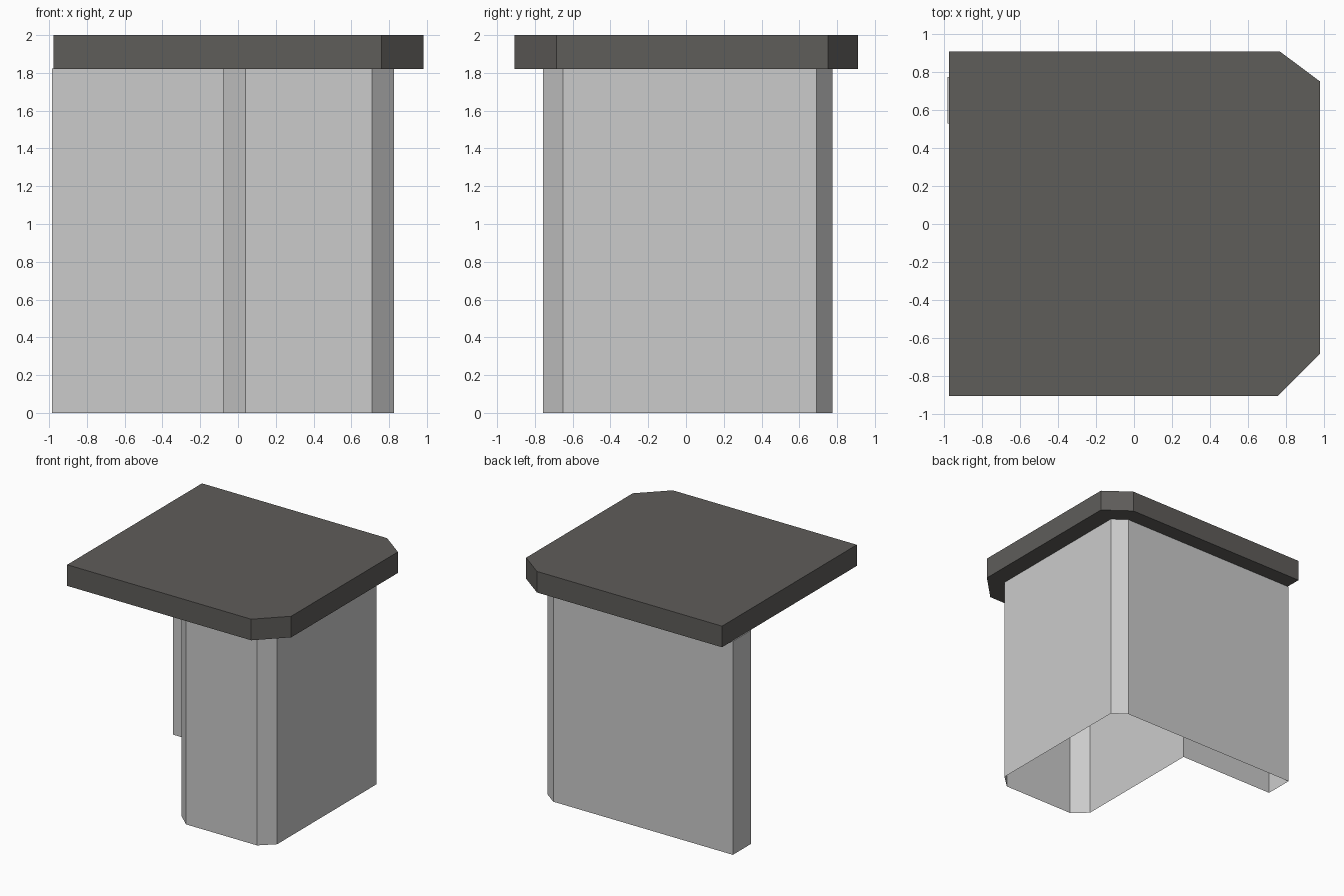
import bpy, bmesh

if "Cube" in bpy.data.objects:
    bpy.data.objects.remove(bpy.data.objects["Cube"])


def material(name, colour):
    m = bpy.data.materials.new(name)
    m.diffuse_color = (*colour, 1)
    m.use_nodes = True
    m.node_tree.nodes["Principled BSDF"].inputs["Base Color"].default_value = m.diffuse_color
    return m


def prism(name, outline, z0, z1, mat, open_bottom=False):
    """Extrude a counter-clockwise plan outline from z0 to z1."""
    bm = bmesh.new()
    low = [bm.verts.new((x, y, z0)) for x, y in outline]
    high = [bm.verts.new((x, y, z1)) for x, y in outline]
    n = len(outline)
    for i in range(n):
        j = (i + 1) % n
        bm.faces.new((low[i], low[j], high[j], high[i]))
    bm.faces.new(high)
    if not open_bottom:
        bm.faces.new(low[::-1])
    mesh = bpy.data.meshes.new(name)
    bm.to_mesh(mesh)
    bm.free()
    mesh.materials.append(mat)
    obj = bpy.data.objects.new(name, mesh)
    bpy.context.collection.objects.link(obj)
    return obj


wall_grey = material("light grey wall", (0.60, 0.60, 0.60))
roof_grey = material("dark warm grey roof", (0.114, 0.109, 0.102))

# L-shaped wall shell, chamfered at three corners, open underneath
walls = [(-0.985, 0.53), (-0.08, 0.53), (-0.08, -0.65), (0.04, -0.757),
         (0.71, -0.757), (0.825, -0.65), (0.825, 0.69), (0.71, 0.775),
         (-0.985, 0.775)]
prism("walls", walls, 0, 1.822, wall_grey, open_bottom=True)

# Overhanging flat roof slab with two clipped corners
roof = [(-0.977, -0.907), (0.76, -0.907), (0.982, -0.685), (0.982, 0.752),
        (0.77, 0.91), (-0.977, 0.91)]
prism("roof", roof, 1.82, 2.0, roof_grey)
